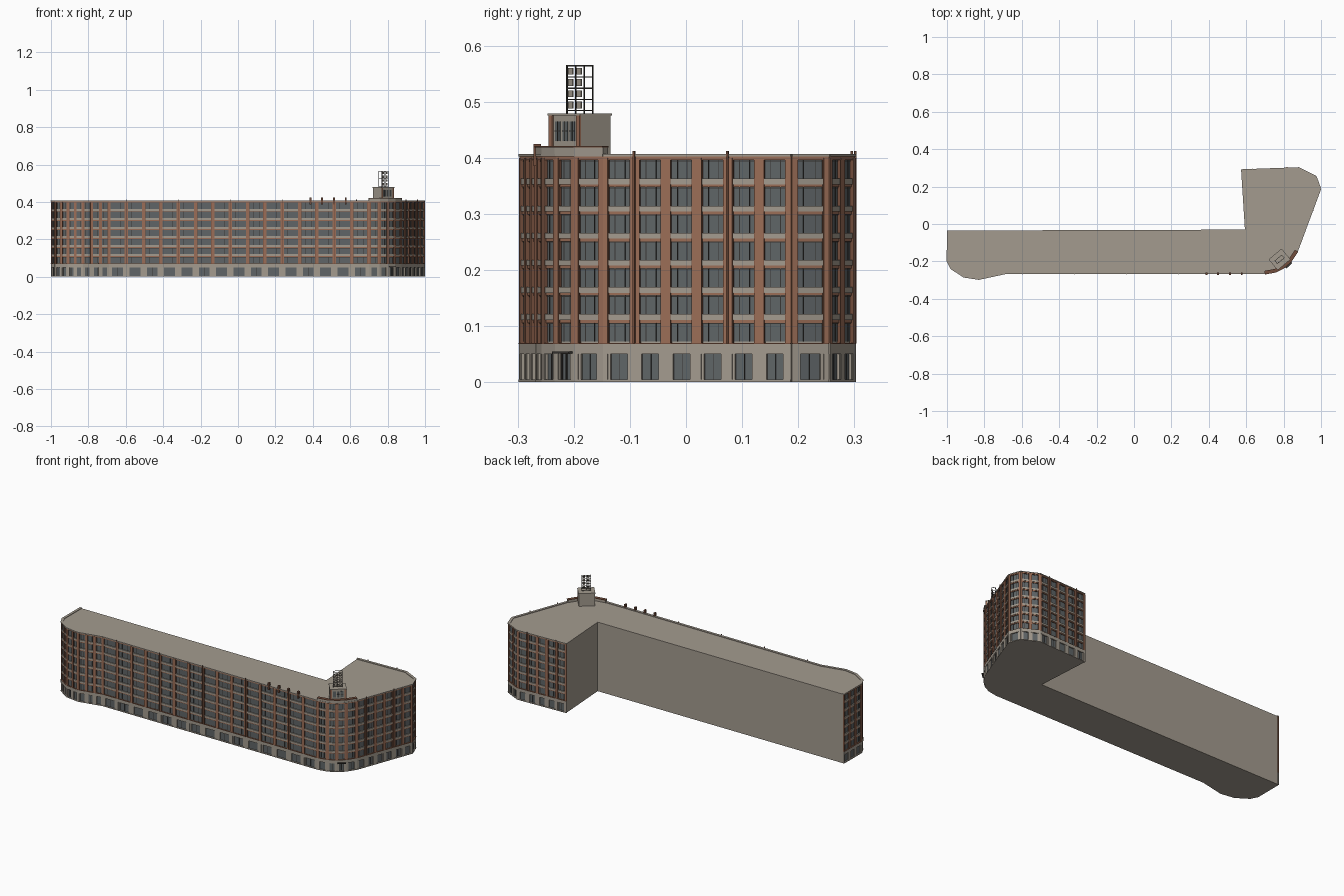
import bpy, bmesh, math
from mathutils import Vector

cube = bpy.data.objects.get("Cube")
if cube:
    bpy.data.objects.remove(cube, do_unlink=True)


def material(name, rgb):
    m = bpy.data.materials.new(name)
    m.use_nodes = True
    m.diffuse_color = (*rgb, 1)
    m.node_tree.nodes["Principled BSDF"].inputs["Base Color"].default_value = (*rgb, 1)
    return m


STONE = material("warm stone", (0.37, 0.33, 0.275))
BRICK = material("red brick", (0.33, 0.155, 0.095))
RUST = material("dark brick", (0.17, 0.075, 0.045))
GLASS = material("grey glass", (0.115, 0.13, 0.135))
METAL = material("dark metal", (0.04, 0.037, 0.033))

parts = {}   # part name -> (bmesh, material)


def box(name, mat, frame, u0, u1, d0, d1, z0, z1):
    """Box in a wall frame: u along the wall, d outwards, z up."""
    origin, t, n = frame
    bm = parts.setdefault(name, (bmesh.new(), mat))[0]
    ring = [(u0, d0), (u0, d1), (u1, d1), (u1, d0)]
    lo, hi = [[bm.verts.new(origin + t * u + n * d + Vector((0, 0, z))) for u, d in ring]
              for z in (z0, z1)]
    bm.faces.new(lo[::-1])
    bm.faces.new(hi)
    for i in range(4):
        j = (i + 1) % 4
        bm.faces.new((lo[i], lo[j], hi[j], hi[i]))


def frame_between(a, b):
    a, b = Vector((*a, 0)), Vector((*b, 0))
    t = (b - a).normalized()
    return (a, t, Vector((t.y, -t.x, 0))), (b - a).length


# Footprint, counter-clockwise, with the number of bays on the wall that follows
outline = [(-0.992, -0.035, 3), (-0.993, -0.198, 1), (-0.974, -0.235, 2), (-0.908, -0.278, 2),
           (-0.83, -0.29, 3), (-0.69, -0.26, 15), (0.70, -0.26, 1), (0.755, -0.25, 1),
           (0.80, -0.227, 1), (0.835, -0.195, 1), (0.868, -0.145, 6), (0.992, 0.188, 1),
           (0.969, 0.251, 2), (0.88, 0.295, 5), (0.573, 0.284, 0), (0.593, -0.03, 0)]
CORNER = range(6, 10)
BASE, TOP, FLOOR, FLOORS = 0.069, 0.404, 0.0483, 7

# Solid core of the building
bm = bmesh.new()
floor = bm.faces.new([bm.verts.new((x, y, 0)) for x, y, _ in outline])
ext = bmesh.ops.extrude_face_region(bm, geom=[floor])
bmesh.ops.translate(bm, vec=(0, 0, TOP),
                    verts=[v for v in ext["geom"] if isinstance(v, bmesh.types.BMVert)])
parts["building_core"] = (bm, STONE)


def bay(f, a, b):
    """Windows of one bay between two piers, from the street to the roof."""
    w = b - a
    box("street_windows", GLASS, f, a + 0.12 * w, b - 0.12 * w, 0, 0.001, 0.005, 0.05)
    for s, e in ((a, a + 0.12 * w), (b - 0.12 * w, b)):
        box("street_wall", STONE, f, s, e, 0, 0.006, 0, 0.05)
    box("street_mullions", METAL, f, a + w * 0.49, a + w * 0.51, 0, 0.002, 0.005, 0.05)
    for k in range(FLOORS):
        z = 0.073 + k * FLOOR
        box("windows", GLASS, f, a, b, 0, 0.001, z, z + 0.033)
        for c in (0.28, 0.72):
            m = a + w * c
            box("window_mullions", METAL, f, m - 0.0007, m + 0.0007, 0, 0.002, z, z + 0.033)
        box("window_rails", METAL, f, a, b, 0, 0.0018, z + 0.031, z + 0.0325)
        box("lintels", BRICK, f, a, b, 0, 0.004, z + 0.033, z + 0.038)
        if k < FLOORS - 1:
            box("spandrels", STONE, f, a, b, 0, 0.006, z + 0.038, z + FLOOR)


def wall(index, p, q, bays):
    f, length = frame_between(p, q)
    pitch = length / bays
    half = min(0.0085, pitch * 0.15)
    e = 0.0015
    for i in range(bays + 1):
        u = i * pitch
        lo, hi = max(u - half, -e), min(u + half, length + e)
        box("brick_piers", BRICK, f, lo, hi, 0, 0.0075, BASE, TOP - 0.004)
        box("street_piers", STONE, f, lo, hi, 0, 0.0075, 0, 0.05)
        # Dark reveal lines beside each pier
        for s in (lo, hi):
            if 0 < s < length:
                box("pier_reveals", RUST, f, s - 0.001, s + 0.001, 0, 0.0068, BASE, TOP - 0.008)
        if i < bays:
            bay(f, u + half, u + pitch - half)
        # Downpipes on every third pier of the longer walls
        if bays > 4 and i % 3 == 1:
            box("downpipes", RUST, f, u - 0.0018, u + 0.0018, 0.007, 0.011, BASE, 0.412)
    box("street_band", STONE, f, -e, length + e, 0, 0.0078, 0.05, BASE)
    box("plinth", STONE, f, -e, length + e, 0, 0.008, 0, 0.005)
    box("band_shadow_line", RUST, f, -e, length + e, 0, 0.0082, BASE - 0.001, BASE + 0.001)
    box("brick_top_band", BRICK, f, -e, length + e, 0, 0.0065, 0.3965, TOP - 0.002)
    box("coping", STONE, f, -e, length + e, -0.006, 0.0085, TOP - 0.002, TOP + 0.003)
    if index in CORNER:
        box("corner_parapet", STONE, f, -e, length + e, -0.008, 0.008, TOP, 0.418)
        box("corner_parapet_cap", RUST, f, -e, length + e, -0.01, 0.01, 0.418, 0.421)


for i, (x, y, bays) in enumerate(outline):
    if bays:
        wall(i, (x, y), outline[(i + 1) % len(outline)][:2], bays)

# Entrance on the rounded corner
door, span = frame_between(outline[8][:2], outline[9][:2])
box("entrance_canopy", METAL, door, 0.002, span - 0.002, 0, 0.018, 0.051, 0.055)
for u in (0.012, span / 2, span - 0.012):
    box("entrance_posts", METAL, door, u - 0.001, u + 0.001, 0, 0.004, 0, 0.051)

# Short vents along the front roof edge
front, _ = frame_between((0, -0.262), (1, -0.262))
for i in range(4):
    x = 0.387 + i * 0.063
    box("roof_vents", RUST, front, x - 0.005, x + 0.005, -0.004, 0.01, 0.385, 0.425)

# Roof tower, turned towards the corner
ang = math.radians(40)
t = Vector((math.cos(ang), math.sin(ang), 0))
tower = (Vector((0.778, -0.189, 0)), t, Vector((t.y, -t.x, 0)))
box("tower", STONE, tower, -0.043, 0.043, -0.035, 0.034, TOP, 0.475)
box("tower_roof", STONE, tower, -0.045, 0.045, -0.037, 0.038, 0.475, 0.479)
for u in (-0.038, 0.038):
    box("tower_piers", BRICK, tower, u - 0.005, u + 0.005, 0.03, 0.037, TOP, 0.475)
for u in (-0.02, 0, 0.02):
    box("tower_windows", GLASS, tower, u - 0.007, u + 0.007, 0.033, 0.035, 0.43, 0.465)
    box("tower_mullions", METAL, tower, u - 0.0008, u + 0.0008, 0.033, 0.036, 0.43, 0.465)
    box("tower_mullions", METAL, tower, u - 0.007, u + 0.007, 0.033, 0.036, 0.447, 0.4485)

# Open rooftop frame with plain blank panels
R = 0.001
for u in (-0.024, 0, 0.024):
    for d in (-0.01, 0.01):
        box("frame_posts", METAL, tower, u - R, u + R, d - R, d + R, 0.479, 0.565)
for k in range(5):
    z = 0.484 + k * 0.02
    for d in (-0.01, 0.01):
        box("frame_rails", METAL, tower, -0.024, 0.024, d - R, d + R, z - R, z + R)
    for u in (-0.024, 0.024):
        box("frame_ties", METAL, tower, u - R, u + R, -0.01, 0.01, z - R, z + R)
    if k < 4:
        for u in (-0.012, 0.012):
            box("frame_panels", STONE, tower, u - 0.006, u + 0.006, 0.0105, 0.0125,
                z + 0.004, z + 0.016)

# Turn every collected part into an object
for name, (bm, mat) in parts.items():
    bmesh.ops.recalc_face_normals(bm, faces=bm.faces)
    mesh = bpy.data.meshes.new(name)
    bm.to_mesh(mesh)
    bm.free()
    mesh.materials.append(mat)
    bpy.context.collection.objects.link(bpy.data.objects.new(name, mesh))
